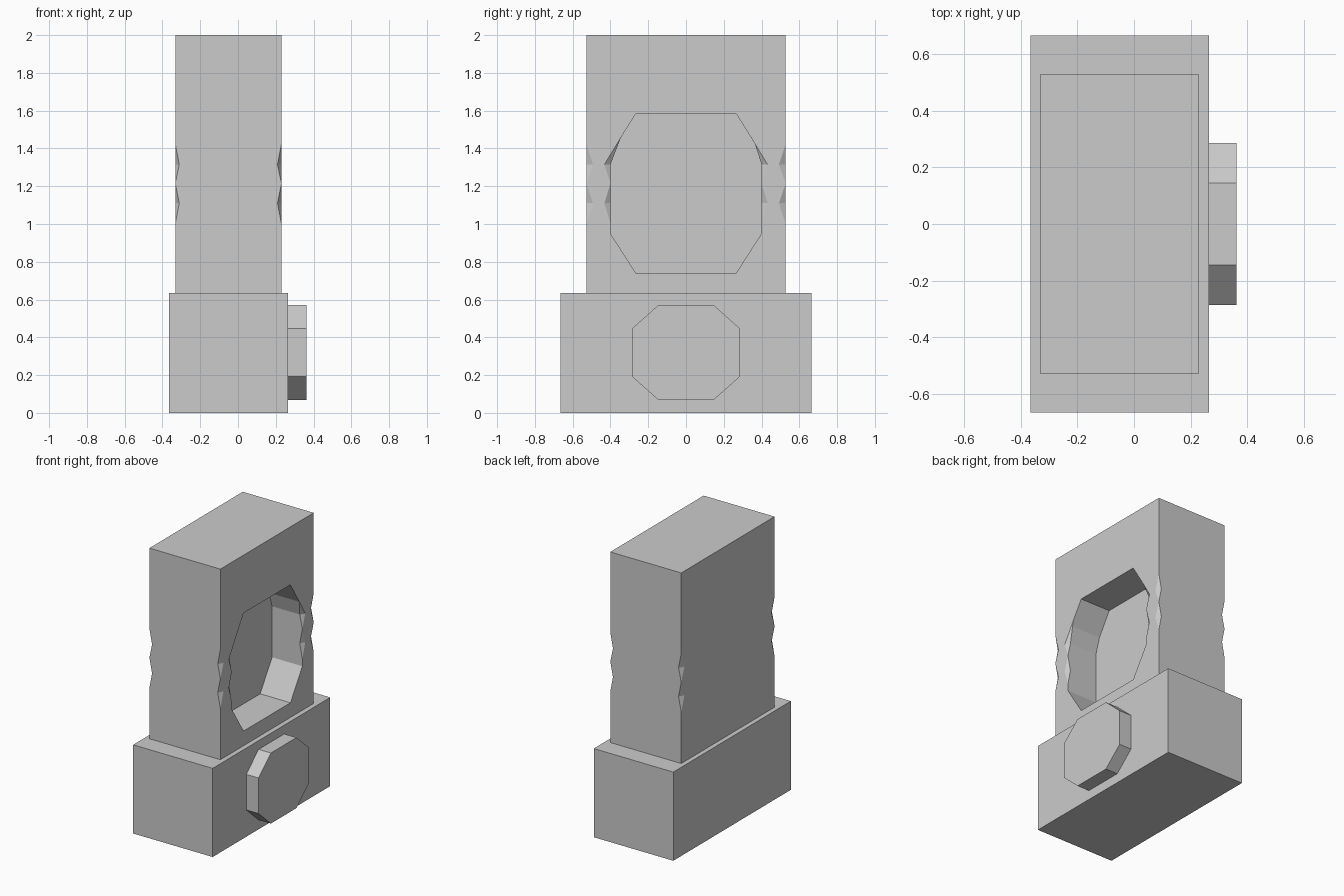
import bpy, bmesh
from mathutils import Vector

if "Cube" in bpy.data.objects:
    bpy.data.objects.remove(bpy.data.objects["Cube"])


def hull(name, pts):
    """Convex solid around a few points."""
    bm = bmesh.new()
    for p in pts:
        bm.verts.new(p)
    bmesh.ops.convex_hull(bm, input=bm.verts[:])
    bmesh.ops.dissolve_limit(bm, angle_limit=0.001, verts=bm.verts[:], edges=bm.edges[:])
    bmesh.ops.recalc_face_normals(bm, faces=bm.faces[:])
    me = bpy.data.meshes.new(name)
    bm.to_mesh(me)
    bm.free()
    ob = bpy.data.objects.new(name, me)
    bpy.context.collection.objects.link(ob)
    return ob


def prism(name, profile, x0, x1):
    """Extrude a half profile (y, z), mirrored in y, along x."""
    return hull(name, [(x, s * y, z) for x in (x0, x1) for s in (-1, 1) for y, z in profile])


def cut(target, cutter):
    m = target.modifiers.new("cut", 'BOOLEAN')
    m.operation = 'DIFFERENCE'
    m.solver = 'EXACT'
    m.object = cutter
    bpy.context.view_layer.objects.active = target
    bpy.ops.object.modifier_apply(modifier=m.name)
    bpy.data.objects.remove(cutter)


def notch(target, top, bottom, a, b):
    """V-shaped nick on an edge from top to bottom, its valley running a-b."""
    top, bottom, a, b = map(Vector, (top, bottom, a, b))
    mid = (a + b) / 2
    ends = ((b - a) * 0.8, (a - b) * 0.8)
    corners = (mid, mid + (top - mid) * 1.3, mid + (bottom - mid) * 1.3)
    cut(target, hull("notch_cutter", [c + e for c in corners for e in ends]))


# base block and octagonal button
prism("base", [(0.665, 0), (0.665, 0.635)], -0.365, 0.265)
prism("button", [(0.145, 0.067), (0.285, 0.192), (0.285, 0.447), (0.145, 0.572)], 0.265, 0.362)

# upper column with octagonal recess
X0, X1, Y = -0.332, 0.23, 0.528
column = prism("column", [(Y, 0.635), (Y, 2.0)], X0, X1)
recess = [(0.265, 0.74), (0.4, 0.95), (0.4, 1.315), (0.365, 1.425), (0.265, 1.585)]
cut(column, prism("recess_cutter", recess, -0.01, 0.4))

# paired nicks on the outer corners and on the recess rim
for s in (-1, 1):
    for zt, zm, zb in ((1.425, 1.315, 1.215), (1.215, 1.11, 1.0)):
        for x, d in ((X0, 0.021), (X1, -0.021)):
            notch(column, (x, s * Y, zt), (x, s * Y, zb),
                  (x + d, s * Y, zm), (x, s * (Y - 0.036), zm))
        yt = 0.365 if zt > 1.4 else 0.4
        notch(column, (X1, s * yt, zt), (X1, s * 0.4, zb),
              (X1, s * 0.432, zm), (X1 - 0.021, s * 0.4, zm))
